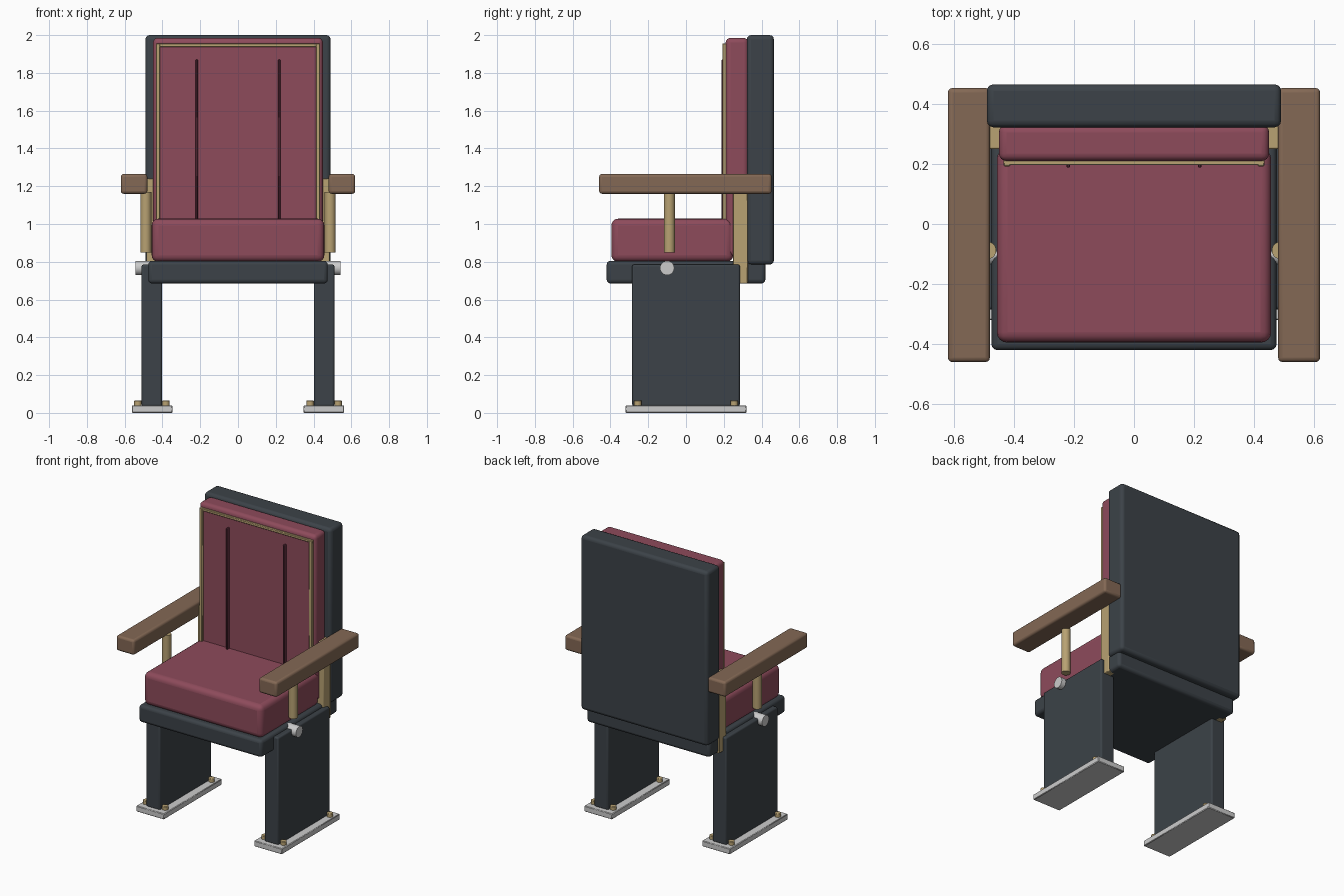
import bpy
from math import pi

if "Cube" in bpy.data.objects:
    bpy.data.objects.remove(bpy.data.objects["Cube"])


def mat(name, r, g, b):
    m = bpy.data.materials.new(name)
    m.diffuse_color = (r, g, b, 1)
    m.use_nodes = True
    m.node_tree.nodes["Principled BSDF"].inputs["Base Color"].default_value = m.diffuse_color
    return m


CHARCOAL = mat("charcoal_shell", 0.045, 0.055, 0.065)
FABRIC = mat("burgundy_fabric", 0.27, 0.07, 0.105)
SEAM = mat("dark_seam", 0.12, 0.03, 0.05)
WOOD = mat("brown_wood", 0.23, 0.14, 0.09)
BRASS = mat("brass", 0.48, 0.36, 0.17)


def finish(o, name, m, bevel, segments):
    o.name = name
    if m:
        o.data.materials.append(m)
    if bevel:
        b = o.modifiers.new("bevel", 'BEVEL')
        b.width, b.segments, b.limit_method = bevel, segments, 'ANGLE'
    bpy.ops.object.shade_smooth_by_angle(angle=pi / 6)
    return o


def box(name, x, y, z, m=None, bevel=0.0, segments=3):
    """Box from (min, max) ranges along each axis."""
    r = (x, y, z)
    bpy.ops.mesh.primitive_cube_add(size=1, location=[(a + b) / 2 for a, b in r])
    o = bpy.context.object
    o.scale = [b - a for a, b in r]
    bpy.ops.object.transform_apply(location=False, rotation=False, scale=True)
    return finish(o, name, m, bevel, segments)


def rod(name, loc, radius, length, m=None, along_x=False, sides=24, bevel=0.0):
    bpy.ops.mesh.primitive_cylinder_add(
        vertices=sides, radius=radius, depth=length, location=loc,
        rotation=(0, pi / 2 if along_x else 0, 0))
    return finish(bpy.context.object, name, m, bevel, 2)


# Seat and backrest
box("seat_pan", (-0.475, 0.475), (-0.42, 0.42), (0.685, 0.805), CHARCOAL, 0.02)
box("seat_cushion", (-0.457, 0.457), (-0.395, 0.25), (0.80, 1.028), FABRIC, 0.035, 4)
box("back_shell", (-0.49, 0.49), (0.322, 0.465), (0.785, 2.0), CHARCOAL, 0.022)
box("back_cushion", (-0.45, 0.45), (0.21, 0.33), (0.83, 1.985), FABRIC, 0.025, 4)
box("top_trim", (-0.435, 0.435), (0.196, 0.214), (1.937, 1.955), BRASS, 0.003, 1)

for side, s in (("left", -1), ("right", 1)):
    def span(a, b):
        return (a, b) if s > 0 else (-b, -a)

    # Backrest trim and stitched seam
    box(f"{side}_trim", span(0.412, 0.434), (0.192, 0.214), (0.95, 1.955), BRASS, 0.003, 1)
    box(f"{side}_seam", span(0.213, 0.225), (0.188, 0.214), (0.95, 1.87), SEAM, 0.003, 1)
    # Armrest with its supports
    box(f"{side}_armrest", span(0.48, 0.62), (-0.46, 0.453), (1.16, 1.265), WOOD, 0.015)
    rod(f"{side}_arm_post", (s * 0.488, -0.088, 1.01), 0.029, 0.32, BRASS)
    box(f"{side}_arm_bracket", span(0.43, 0.485), (0.25, 0.327), (0.685, 1.24), BRASS, 0.005, 2)
    # Seat hinge
    rod(f"{side}_hinge_pin", (s * 0.49, -0.10, 0.767), 0.038, 0.106, None, True)
    # Leg panel, foot plate and bolts
    box(f"{side}_leg", span(0.402, 0.51), (-0.285, 0.285), (0.035, 0.785), CHARCOAL, 0.01)
    box(f"{side}_foot_plate", span(0.347, 0.562), (-0.32, 0.32), (0.0, 0.04), None, 0.004, 1)
    for bx in (0.382, 0.53):
        for by in (-0.255, 0.255):
            rod(f"{side}_foot_bolt", (s * bx, by, 0.05), 0.02, 0.03, BRASS, sides=16, bevel=0.003)
